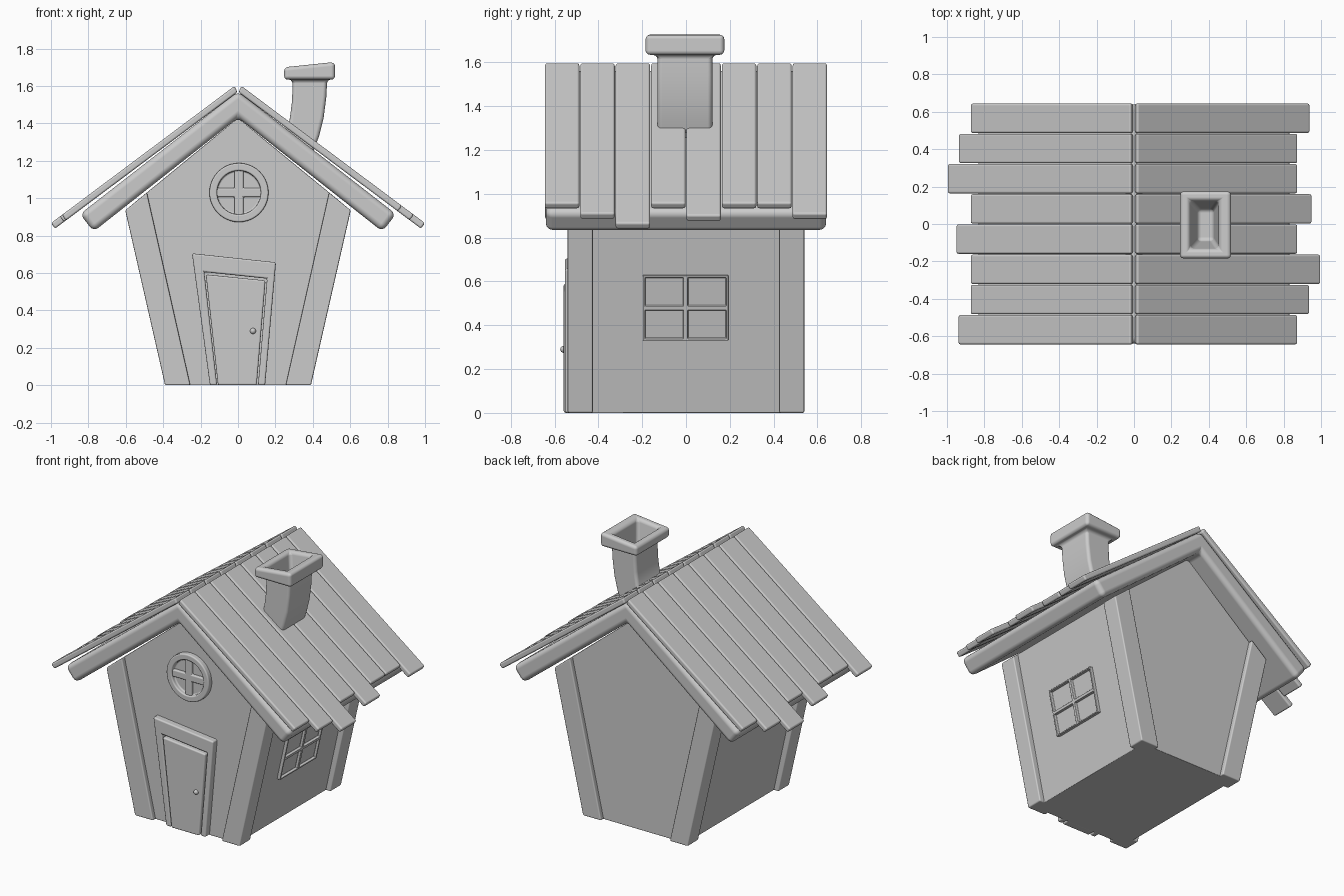
import bpy, bmesh, math
from mathutils import Matrix, Vector

if "Cube" in bpy.data.objects:
    bpy.data.objects.remove(bpy.data.objects["Cube"])

grey = bpy.data.materials.new("plain_grey")
grey.diffuse_color = (0.6, 0.6, 0.6, 1)
grey.use_nodes = True
grey.node_tree.nodes["Principled BSDF"].inputs["Base Color"].default_value = grey.diffuse_color


def finish(name, bm, bevel=0.0, segments=3):
    """Turn a bmesh into a smooth, softly bevelled object."""
    bmesh.ops.recalc_face_normals(bm, faces=bm.faces[:])
    for f in bm.faces:
        f.smooth = True
    me = bpy.data.meshes.new(name)
    bm.to_mesh(me)
    bm.free()
    me.materials.append(grey)
    ob = bpy.data.objects.new(name, me)
    bpy.context.collection.objects.link(ob)
    if bevel:
        m = ob.modifiers.new("soft_edges", "BEVEL")
        m.width, m.segments = bevel, segments
        m.limit_method = "ANGLE"
        m.angle_limit = math.radians(35)
        m.harden_normals = True
    return ob


def prism(name, pts, y0, y1, bevel, segments=3, side=1):
    """Extrude an x-z outline from y0 to y1; side=-1 mirrors it in x."""
    bm = bmesh.new()
    face = bm.faces.new([bm.verts.new((side * x, y0, z)) for x, z in pts])
    out = bmesh.ops.extrude_face_region(bm, geom=[face])["geom"]
    moved = [v for v in out if isinstance(v, bmesh.types.BMVert)]
    bmesh.ops.translate(bm, verts=moved, vec=(0, y1 - y0, 0))
    return finish(name, bm, bevel, segments)


# House body, wider at the eaves than at the floor
prism("walls", [(-.355, 0), (.355, 0), (.567, .965), (0, 1.43), (-.567, .965)],
      -.51, .51, .003, 1)

# Four leaning corner posts
post = [(.255, 0), (.39, 0), (.603, .935), (.487, 1.03)]
for side, sname in ((1, "right"), (-1, "left")):
    prism(f"front_{sname}_post", post, -.54, -.425, .008, 2, side)
    prism(f"back_{sname}_post", post, .425, .54, .008, 2, side)

# Thick rounded roof slab
prism("roof_slab", [(0, 1.571), (.845, .915), (.772, .822), (0, 1.43),
                    (-.772, .822), (-.845, .915)], -.64, .64, .032, 4)

# Uneven roof planks, the left side being the right side turned about
lengths = [.877, .94, 1.0, .877, .953, .877, .877, .942]
slope, pitch = .747, .1615
for i in range(8):
    y = -.646 + i * pitch
    for side, sname in ((1, "right"), (-1, "left")):
        end = lengths[i] if side == 1 else lengths[7 - i]
        ez = 1.6 - slope * (end - .018)
        prism(f"{sname}_roof_plank_{i + 1}",
              [(.018, 1.6), (end, ez), (end - .022, ez - .029), (.003, 1.566)],
              y + .002, y + pitch - .002, .011, 3, side)

# Crooked chimney: (left x, left z, right x, right z, half depth) of each ring
rings = [(.22, 1.32, .39, 1.22, .125), (.275, 1.415, .433, 1.33, .125),
         (.287, 1.5, .458, 1.43, .125), (.291, 1.57, .472, 1.54, .125),
         (.291, 1.635, .477, 1.635, .125), (.246, 1.633, .519, 1.633, .18),
         (.246, 1.70, .519, 1.728, .18), (.298, 1.705, .455, 1.722, .13),
         (.34, 1.47, .425, 1.47, .085)]
bm = bmesh.new()
loops = []
for xl, zl, xr, zr, h in rings:
    c = -.005
    loops.append([bm.verts.new(p) for p in ((xl, c - h, zl), (xr, c - h, zr),
                                            (xr, c + h, zr), (xl, c + h, zl))])
for a, b in zip(loops, loops[1:]):
    for k in range(4):
        n = (k + 1) % 4
        bm.faces.new((a[k], a[n], b[n], b[k]))
bm.faces.new(loops[0])
bm.faces.new(loops[-1])
finish("chimney", bm, .022, 3)

# Door frame, door and knob
prism("door_frame", [(-.15, 0), (-.246, .705), (.203, .657), (.145, 0),
                     (.107, 0), (.155, .57), (-.18, .605), (-.112, 0)],
      -.553, -.5, .01)
prism("door", [(-.107, 0), (-.172, .592), (.147, .56), (.1, 0)],
      -.558, -.5, .01)
bm = bmesh.new()
bmesh.ops.create_uvsphere(bm, u_segments=16, v_segments=10, radius=.016,
                          matrix=Matrix.Translation((.08, -.558, .29)))
finish("door_knob", bm)

# Round gable window: a disc with a sunken pane, and a cross of bars
bm = bmesh.new()
bmesh.ops.create_cone(bm, cap_ends=True, segments=40, radius1=.158,
                      radius2=.158, depth=.05,
                      matrix=Matrix.Translation((.005, -.52, 1.03))
                      @ Matrix.Rotation(math.pi / 2, 4, "X"))
front = min(bm.faces, key=lambda f: f.calc_center_median().y)
rim = bmesh.ops.inset_region(bm, faces=[front], thickness=.041)
pane = bmesh.ops.extrude_face_region(bm, geom=[front])["geom"]
bmesh.ops.delete(bm, geom=[front], context="FACES_ONLY")
bmesh.ops.translate(bm, vec=(0, .028, 0),
                    verts=[v for v in pane if isinstance(v, bmesh.types.BMVert)])
finish("round_window", bm, .009)
w, r = .024, .125
prism("round_window_cross",
      [(.005 + x, 1.03 + z) for x, z in (
          (-w, -r), (w, -r), (w, -w), (r, -w), (r, w), (w, w),
          (w, r), (-w, r), (-w, w), (-r, w), (-r, -w), (-w, -w))],
      -.536, -.505, .008)

# Four-pane window lying on the leaning right wall
bm = bmesh.new()
bmesh.ops.create_grid(bm, x_segments=2, y_segments=2, size=1)
bmesh.ops.scale(bm, vec=(.195, .152, 1), verts=bm.verts[:])
top = bm.faces[:]
rim = [e for e in bm.edges if e.is_boundary]
skirt = bmesh.ops.extrude_edge_only(bm, edges=rim)["geom"]
bmesh.ops.translate(bm, vec=(0, 0, -.04),
                    verts=[v for v in skirt if isinstance(v, bmesh.types.BMVert)])
bmesh.ops.inset_individual(bm, faces=top, thickness=.014)
bmesh.ops.inset_individual(bm, faces=top, thickness=.002, depth=-.018)
up = Vector((.22, 0, 1)).normalized()
along = Vector((0, 1, 0))
out = along.cross(up)
place = Matrix((along, up, out)).transposed().to_4x4()
place.translation = (.482, -.002, .477)
bm.transform(place)
finish("side_window", bm, .004, 2)
